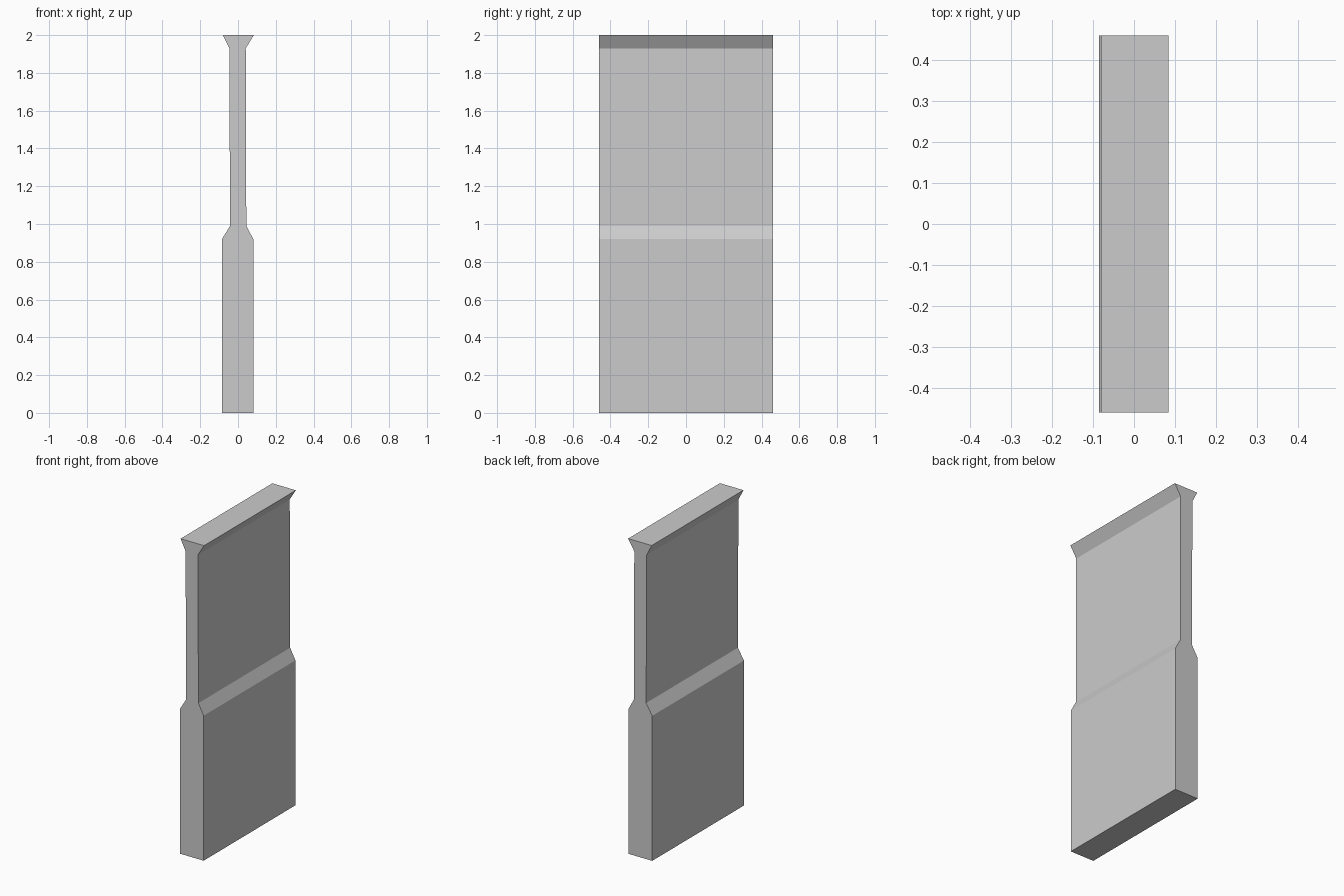
import bpy, bmesh

if "Cube" in bpy.data.objects:
    bpy.data.objects.remove(bpy.data.objects["Cube"])

HALF_LENGTH = 0.46

# Wall cross-section (x, z): thick base, slim upper panel, flared cap
profile = [(-0.085, 0), (0.081, 0), (0.081, 0.92), (0.044, 0.99), (0.041, 1.93),
           (0.084, 2.0), (-0.081, 2.0), (-0.046, 1.93), (-0.042, 0.99), (-0.085, 0.92)]

# Extrude the section along y
bm = bmesh.new()
face = bm.faces.new([bm.verts.new((x, -HALF_LENGTH, z)) for x, z in profile])
result = bmesh.ops.extrude_face_region(bm, geom=[face], use_keep_orig=True)
moved = [g for g in result["geom"] if isinstance(g, bmesh.types.BMVert)]
bmesh.ops.translate(bm, verts=moved, vec=(0, 2 * HALF_LENGTH, 0))

# Split both end faces into base, taper, panel and cap
bm.verts.ensure_lookup_table()
for z in (0.92, 0.99, 1.93):
    row = [v for v in bm.verts if abs(v.co.z - z) < 1e-4]
    for side in (-1, 1):
        bmesh.ops.connect_verts(bm, verts=[v for v in row if v.co.y * side > 0])

bmesh.ops.recalc_face_normals(bm, faces=bm.faces[:])
mesh = bpy.data.meshes.new("wall_panel")
bm.to_mesh(mesh)
bm.free()
wall = bpy.data.objects.new("wall_panel", mesh)
bpy.context.collection.objects.link(wall)
